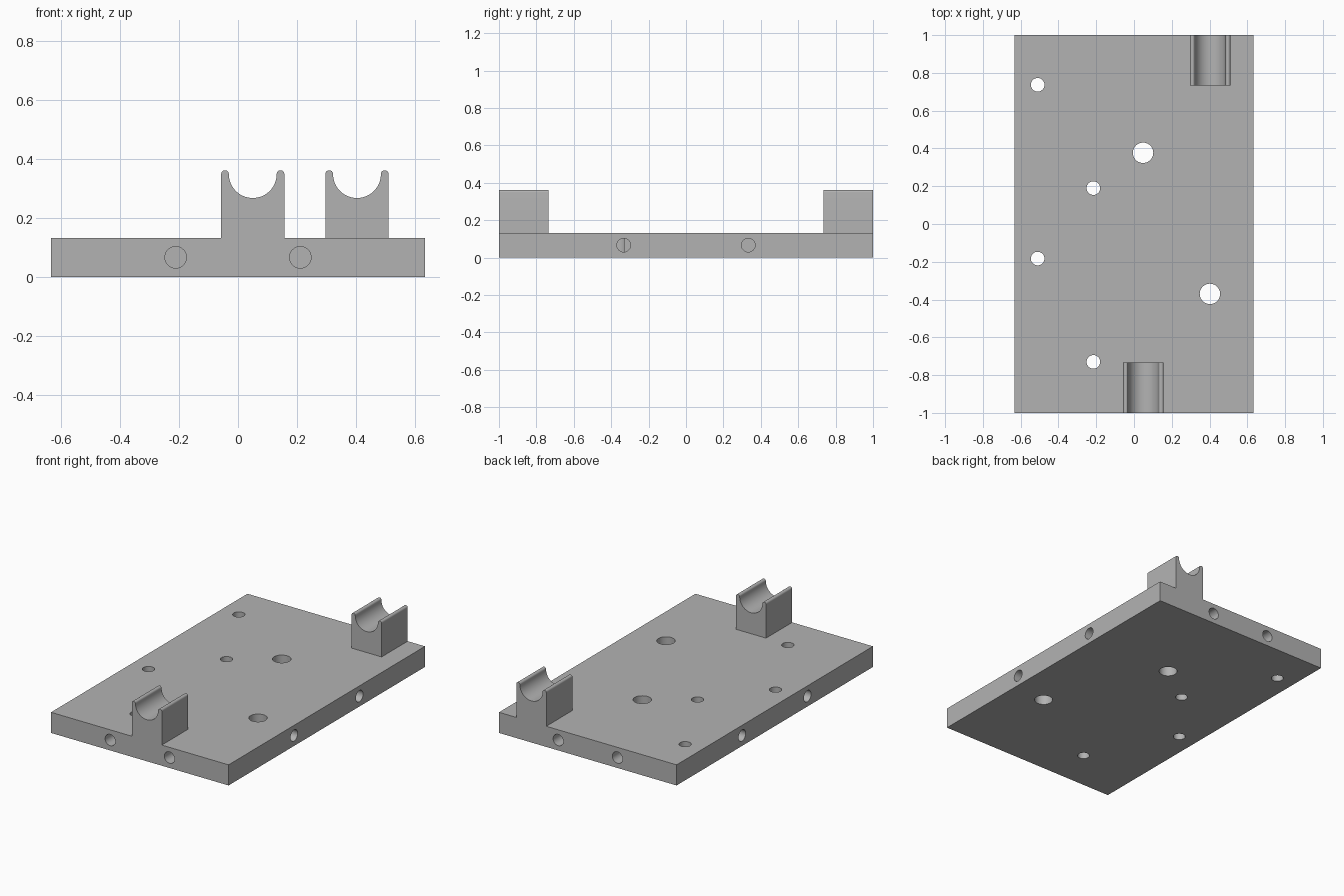
import bpy, bmesh, math
from mathutils import Matrix, Vector

if "Cube" in bpy.data.objects:
    bpy.data.objects.remove(bpy.data.objects["Cube"])

W, L, H = 0.633, 1.0, 0.133      # half width, half length, plate thickness

grey = bpy.data.materials.new("plain grey")
grey.diffuse_color = (0.45, 0.45, 0.45, 1)
grey.use_nodes = True
grey.node_tree.nodes["Principled BSDF"].inputs["Base Color"].default_value = grey.diffuse_color


def make_object(name, bm):
    bmesh.ops.recalc_face_normals(bm, faces=bm.faces)
    mesh = bpy.data.meshes.new(name)
    bm.to_mesh(mesh)
    bm.free()
    mesh.materials.append(grey)
    obj = bpy.data.objects.new(name, mesh)
    bpy.context.collection.objects.link(obj)
    return obj


def arc(cx, cz, r, start, end, n):
    angles = [math.radians(start + (end - start) * i / n) for i in range(n + 1)]
    return [(cx + r * math.cos(a), cz + r * math.sin(a)) for a in angles]


def post(name, cx, y0, y1):
    # cradle profile: straight sides, rounded arm tips, round groove
    half, r, cz = 0.107, 0.081, 0.349
    tip = (half - r) / 2
    pts = [(-half, 0.06), (half, 0.06)]
    pts += arc(half - tip, cz, tip, 0, 180, 12)
    pts += arc(0, cz, r, 0, -180, 32)[1:-1]
    pts += arc(-half + tip, cz, tip, 0, 180, 12)
    bm = bmesh.new()
    face = bm.faces.new([bm.verts.new((cx + x, y0, z)) for x, z in pts])
    ext = bmesh.ops.extrude_face_region(bm, geom=[face])["geom"]
    moved = [v for v in ext if isinstance(v, bmesh.types.BMVert)]
    bmesh.ops.translate(bm, verts=moved, vec=(0, y1 - y0, 0))
    return make_object(name, bm)


def drill(bm, centre, axis, r, length):
    rot = Vector((0, 0, 1)).rotation_difference(Vector(axis)).to_matrix().to_4x4()
    bmesh.ops.create_cone(bm, cap_ends=True, segments=40, radius1=r, radius2=r,
                          depth=length, matrix=Matrix.Translation(centre) @ rot)


def boolean(target, tool, operation):
    mod = target.modifiers.new(operation.lower(), 'BOOLEAN')
    mod.operation, mod.solver, mod.object = operation, 'EXACT', tool
    mod.use_self = True
    bpy.context.view_layer.objects.active = target
    bpy.ops.object.modifier_apply(modifier=mod.name)
    bpy.data.objects.remove(tool)


# base plate
bm = bmesh.new()
bmesh.ops.create_cube(bm, size=1, matrix=Matrix.Translation((0, 0, H / 2))
                      @ Matrix.Diagonal((2 * W, 2 * L, H, 1)))
plate = make_object("mounting_plate", bm)

# cradle posts at opposite ends
boolean(plate, post("front_cradle", 0.05, -L, -0.734), 'UNION')
boolean(plate, post("back_cradle", 0.403, 0.734, L), 'UNION')

# through holes in the plate
bm = bmesh.new()
for x, y, r in ((-0.51, 0.737, 0.036), (-0.215, 0.19, 0.036), (-0.51, -0.183, 0.036),
                (-0.215, -0.73, 0.036), (0.048, 0.377, 0.054), (0.402, -0.37, 0.054)):
    drill(bm, (x, y, H / 2), (0, 0, 1), r, 0.2)

# blind holes in all four edges
depth, over = 0.192, 0.05
for s in (-1, 1):
    for t in (-1, 1):
        shift = (over - depth) / 2
        drill(bm, (t * 0.211, s * (L + shift), 0.067), (0, 1, 0), 0.0365, depth + over)
        drill(bm, (s * (W + shift), t * 0.333, 0.067), (1, 0, 0), 0.0365, depth + over)
boolean(plate, make_object("hole_cutter", bm), 'DIFFERENCE')

plate.select_set(True)
bpy.context.view_layer.objects.active = plate
bpy.ops.object.shade_smooth_by_angle(angle=math.radians(30))
